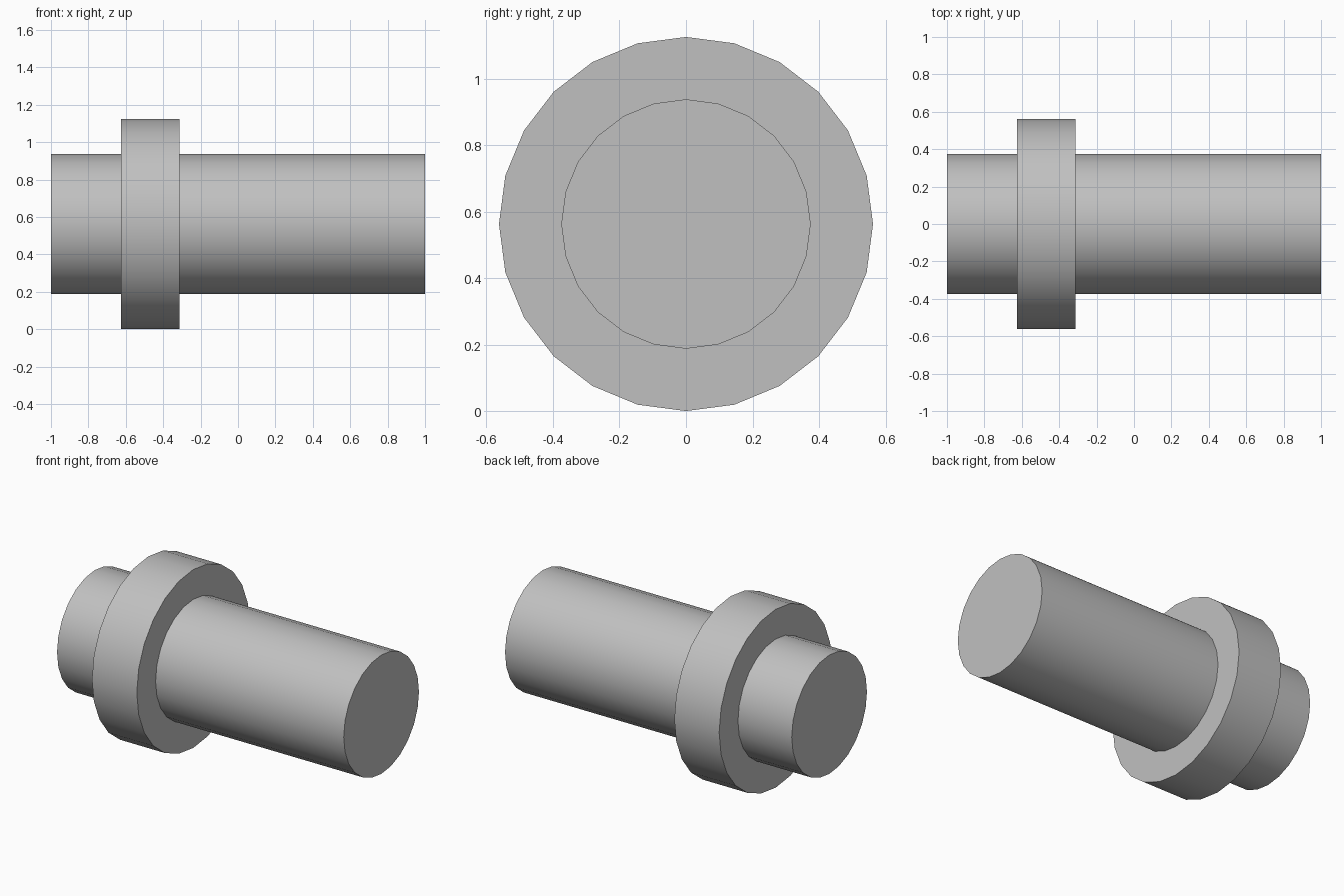
import bpy
import bmesh
from math import radians
from mathutils import Matrix, Vector

if "Cube" in bpy.data.objects:
    bpy.data.objects.remove(bpy.data.objects["Cube"])

SIDES = 24
SHAFT_R = 0.375
COLLAR_R = 0.5625
COLLAR_X = (-0.625, -0.3125)

# Plain grey metal
grey = bpy.data.materials.new("grey_metal")
grey.use_nodes = True
colour = (0.53, 0.53, 0.53, 1)
grey.diffuse_color = colour
grey.node_tree.nodes["Principled BSDF"].inputs["Base Color"].default_value = colour

# Half outline of the shaft with its collar: (x, radius)
profile = [(-1, 0), (-1, SHAFT_R),
           (COLLAR_X[0], SHAFT_R), (COLLAR_X[0], COLLAR_R),
           (COLLAR_X[1], COLLAR_R), (COLLAR_X[1], SHAFT_R),
           (1, SHAFT_R), (1, 0)]

# Turn the outline around the x axis
bm = bmesh.new()
verts = [bm.verts.new((x, 0, r)) for x, r in profile]
edges = [bm.edges.new(pair) for pair in zip(verts, verts[1:])]
bmesh.ops.spin(bm, geom=verts + edges, cent=Vector(), axis=(1, 0, 0),
               angle=radians(360), steps=SIDES, use_merge=False)
bmesh.ops.remove_doubles(bm, verts=bm.verts, dist=0.0001)

# Merge each end fan into one flat cap
for x in (-1, 1):
    centre = [v for v in bm.verts if (v.co - Vector((x, 0, 0))).length < 0.001]
    bmesh.ops.dissolve_verts(bm, verts=centre)
bmesh.ops.recalc_face_normals(bm, faces=bm.faces)
bmesh.ops.transform(bm, matrix=Matrix.Translation((0, 0, COLLAR_R)), verts=bm.verts)

mesh = bpy.data.meshes.new("collared_shaft")
bm.to_mesh(mesh)
bm.free()
mesh.materials.append(grey)
shaft = bpy.data.objects.new("collared_shaft", mesh)
bpy.context.collection.objects.link(shaft)

# Smooth round walls with crisp rims
bpy.ops.object.select_all(action="DESELECT")
shaft.select_set(True)
bpy.context.view_layer.objects.active = shaft
bpy.ops.object.shade_smooth_by_angle(angle=radians(30))
